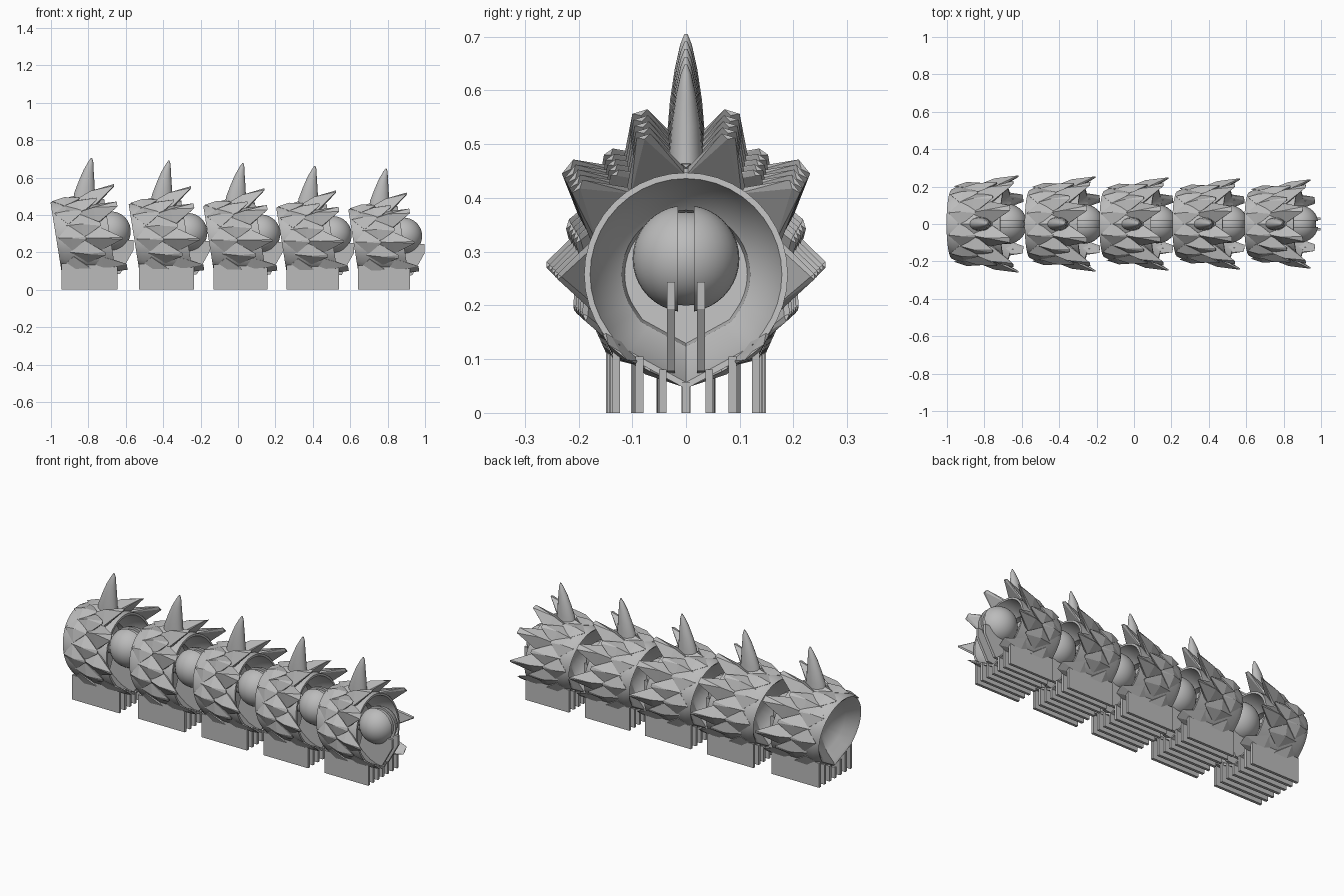
import bpy, bmesh
from math import sin, cos, pi, radians
from mathutils import Matrix, Vector

if "Cube" in bpy.data.objects:
    bpy.data.objects.remove(bpy.data.objects["Cube"])

grey = bpy.data.materials.new("plain_grey")
grey.use_nodes = True
color = (0.5, 0.5, 0.5, 1)
grey.diffuse_color = color
grey.node_tree.nodes["Principled BSDF"].inputs["Base Color"].default_value = color

AXIS_Z, RADIUS = 0.28, 0.2
parts = {}


def finish(name, bm, smooth=None):
    """Store a part mesh for reuse on every segment."""
    bmesh.ops.recalc_face_normals(bm, faces=bm.faces)
    mesh = bpy.data.meshes.new(name)
    bm.to_mesh(mesh)
    bm.free()
    mesh.materials.append(grey)
    parts[name] = (mesh, smooth)


def body_point(t, factor, x):
    """Point on the round, keeled cross-section; t runs from the top, x leans with height."""
    y, z = RADIUS * sin(t), RADIUS * cos(t)
    if cos(t) < -0.7:
        z = -0.225 + 0.55 * abs(y)
    z = AXIS_Z + z * factor
    return Vector((x + 0.16 * (0.45 - z), y * factor, z))


def loft(bm, rings):
    """Skin a list of point rings and cap both ends."""
    rings = [[bm.verts.new(p) for p in ring] for ring in rings]
    n = len(rings[0])
    for a, b in zip(rings, rings[1:]):
        for i in range(n):
            bm.faces.new((a[i], a[(i + 1) % n], b[(i + 1) % n], b[i]))
    bm.faces.new(rings[0])
    bm.faces.new(rings[-1])


def box(bm, x0, x1, y, thick, z0, z1):
    size = Matrix.Diagonal((x1 - x0, thick, z1 - z0, 1))
    centre = Matrix.Translation(((x0 + x1) / 2, y, (z0 + z1) / 2))
    bmesh.ops.create_cube(bm, size=1, matrix=centre @ size)


# Hollow body shell: front dish, outer wall, rear socket
bm = bmesh.new()
profile = [(.11, .06), (.1, .35), (.06, .65), (.01, .86), (0, .93), (.03, 1), (.15, 1.03),
           (.29, 1.03), (.29, .97), (.235, .87), (.19, .7), (.18, .65), (.15, .62), (.15, .06)]
loft(bm, [[body_point(2 * pi * i / 40, f, x) for i in range(40)] for x, f in profile])
finish("body_shell", bm, 30)


# Overlapping ridged scales in three staggered rows
def add_scale(bm, angle, half, x0, x1, tip, blunt):
    t, w, mid = radians(angle), radians(half), x0 + 0.45 * (x1 - x0)
    rise = 1.03 + 0.48 * (tip - 1.03)
    pts = [(t, 1.01, x0), (t - w, 1.03, mid), (t + w, 1.03, mid),
           (t - w, 0.96, mid), (t + w, 0.96, mid), (t, rise + 0.06, mid),
           (t - blunt, tip, x1), (t + blunt, tip, x1), (t, tip - 0.04, x1)]
    verts = [bm.verts.new(body_point(*p)) for p in pts]
    hull = bmesh.ops.convex_hull(bm, input=verts)
    bmesh.ops.delete(bm, geom=[v for v in hull["geom_interior"] if v.is_valid], context="VERTS")


bm = bmesh.new()
outer_row = [(17, 1.47, .05), (51, 1.42, .06), (91, 1.3, .02), (139, 1.06, .12)]
middle_row = [(35, 1.26), (72, 1.16), (113, 1.12), (158, 1.05)]
for side in (1, -1):
    for angle, tip, blunt in outer_row:
        add_scale(bm, side * angle, 19, .12, .355, tip, blunt)
        add_scale(bm, side * angle, 19, .01, .16, 1.1, .03)
    for angle, tip in middle_row:
        add_scale(bm, side * angle, 19, .06, .25, tip, .04)
add_scale(bm, 0, 17, .06, .25, 1.12, .04)
finish("scales", bm)

# Curved horn on the back
bm = bmesh.new()
horn = [(.47, .178, .062, .038), (.52, .18, .055, .035), (.58, .19, .042, .03),
        (.64, .201, .027, .021), (.685, .213, .013, .011), (.705, .217, .003, .003)]
loft(bm, [[(x + rx * cos(2 * pi * i / 16), ry * sin(2 * pi * i / 16), z) for i in range(16)]
          for z, x, rx, ry in horn])
finish("horn", bm, 40)

# Ball joint: two cheeks with a groove between them, a core and a neck
bm = bmesh.new()
centre = Matrix.Translation((0.32, 0, 0.312))
for side in (1, -1):
    ball = bmesh.ops.create_uvsphere(bm, u_segments=32, v_segments=20, radius=0.108, matrix=centre)
    verts = ball["verts"]
    edges = {e for v in verts for e in v.link_edges}
    faces = {f for v in verts for f in v.link_faces}
    cut = bmesh.ops.bisect_plane(bm, geom=[*verts, *edges, *faces], plane_co=(0, side * 0.016, 0),
                                 plane_no=(0, -side, 0), clear_outer=True)
    rim = [e for e in cut["geom_cut"] if isinstance(e, bmesh.types.BMEdge)]
    bmesh.ops.edgeloop_fill(bm, edges=rim)
bmesh.ops.create_uvsphere(bm, u_segments=24, v_segments=16, radius=0.095, matrix=centre)
neck = Matrix.Translation((0.21, 0, 0.3)) @ Matrix.Rotation(pi / 2, 4, "Y")
bmesh.ops.create_cone(bm, cap_ends=True, segments=16, radius1=0.05, radius2=0.05,
                      depth=0.1, matrix=neck)
finish("ball_joint", bm, 30)

# Pair of clip plates under the ball
bm = bmesh.new()
outline = [(.2, .11), (.33, .08), (.37, .085), (.44, .21), (.44, .265), (.24, .265)]
for side in (1, -1):
    loft(bm, [[(x, side * 0.03 + d, z) for x, z in outline] for d in (-0.008, 0.008)])
finish("clip_plates", bm)

# Row of support slats under the body
bm = bmesh.new()
for k in range(-3, 4):
    y = 0.047 * k
    box(bm, 0.055, 0.355, y, 0.016, 0, 0.062 + 0.55 * abs(y))
finish("support_slats", bm)

# Five segments, each a little smaller than the one before
for n, start in enumerate((-1, -0.582, -0.183, 0.207, 0.592)):
    size = 1 - 0.02 * n
    for name, (mesh, smooth) in parts.items():
        obj = bpy.data.objects.new(f"{name}_{n + 1}", mesh)
        obj.location.x = start
        obj.scale = (size, size, size)
        bpy.context.collection.objects.link(obj)
        if smooth and n == 0:
            bpy.ops.object.select_all(action="DESELECT")
            obj.select_set(True)
            bpy.context.view_layer.objects.active = obj
            mesh.shade_smooth()
            mesh.set_sharp_from_angle(angle=radians(smooth))
